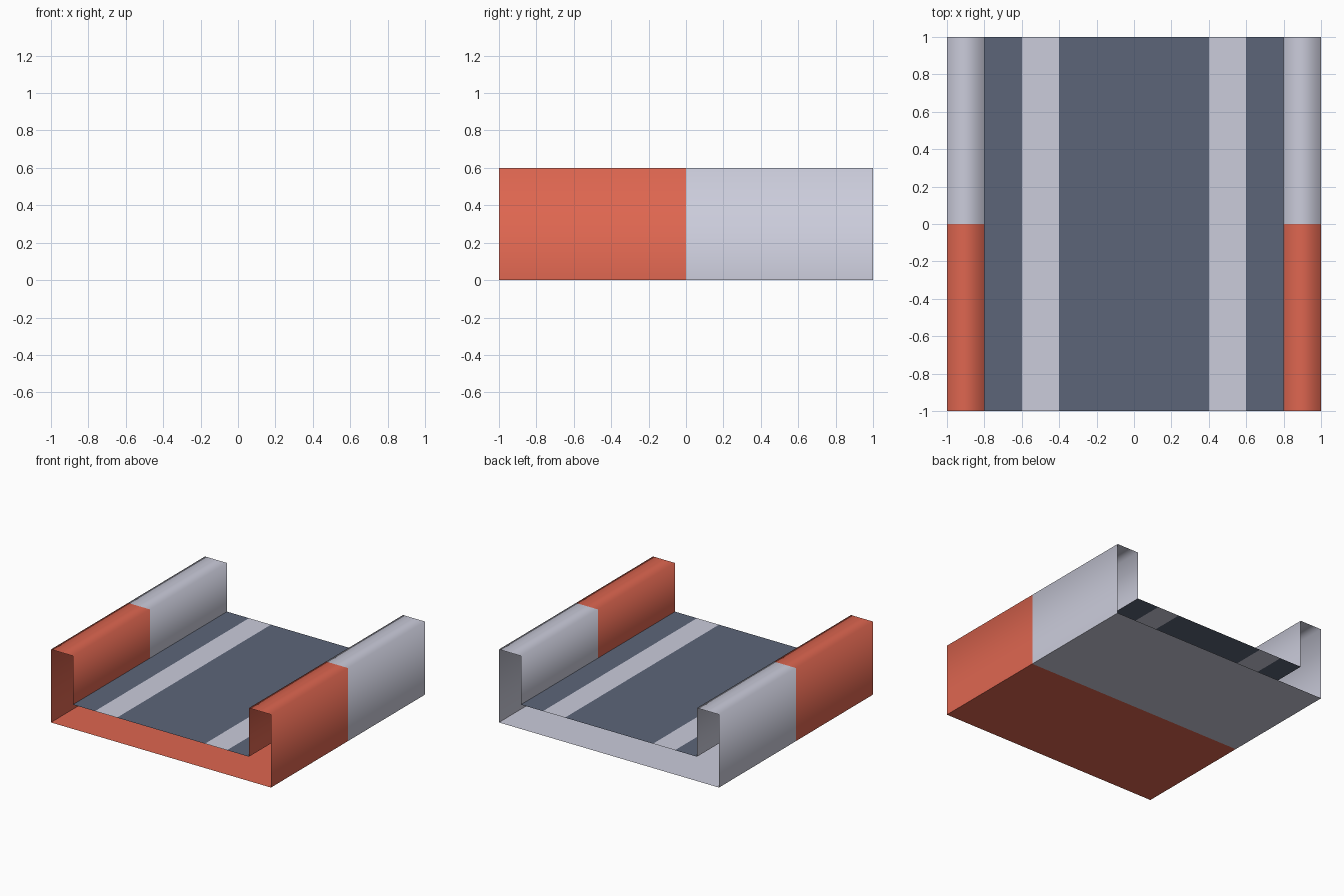
import bpy

if "Cube" in bpy.data.objects:
    bpy.data.objects.remove(bpy.data.objects["Cube"])


def material(name, rgb):
    lin = [((c / 255 + 0.055) / 1.055) ** 2.4 for c in rgb]
    m = bpy.data.materials.new(name)
    m.diffuse_color = (*lin, 1)
    m.use_nodes = True
    m.node_tree.nodes["Principled BSDF"].inputs["Base Color"].default_value = m.diffuse_color
    return m


red = material("barrier red", (222, 102, 80))
grey = material("light grey", (203, 204, 219))
asphalt = material("asphalt", (92, 101, 121))


def sheet(name, profile, ys, mats, rule, smooth=False):
    """Extrude an open (x, z) profile along y; rule(x, y) picks each face colour."""
    n = len(profile)
    verts = [(x, y, z) for y in ys for x, z in profile]
    faces = [(j * n + i, j * n + i + 1, (j + 1) * n + i + 1, (j + 1) * n + i)
             for j in range(len(ys) - 1) for i in range(n - 1)]
    mesh = bpy.data.meshes.new(name)
    mesh.from_pydata(verts, [], faces)
    for m in mats:
        mesh.materials.append(m)
    for p in mesh.polygons:
        p.material_index = rule(p.center.x, p.center.y)
        p.use_smooth = smooth
    obj = bpy.data.objects.new(name, mesh)
    bpy.context.collection.objects.link(obj)
    return obj


def half_split(x, y):
    return 0 if y < 0 else 1


# Open-ended barriers: red front half, grey back half, softly shaded
right = [(0.8, 0.2), (0.8, 0.6), (1, 0.6), (1, 0)]
left = [(-x, z) for x, z in reversed(right)]
sheet("right_barrier", right, (-1, 0, 1), (red, grey), half_split, True)
sheet("left_barrier", left, (-1, 0, 1), (red, grey), half_split, True)

# Underside, facing down
sheet("underside", [(1, 0), (-1, 0)], (-1, 0, 1), (red, grey), half_split)

# Road surface with two painted lane stripes
sheet("road", [(x, 0.2) for x in (-0.8, -0.6, -0.4, 0.4, 0.6, 0.8)], (-1, 1),
      (asphalt, grey), lambda x, y: 1 if 0.4 < abs(x) < 0.6 else 0)
